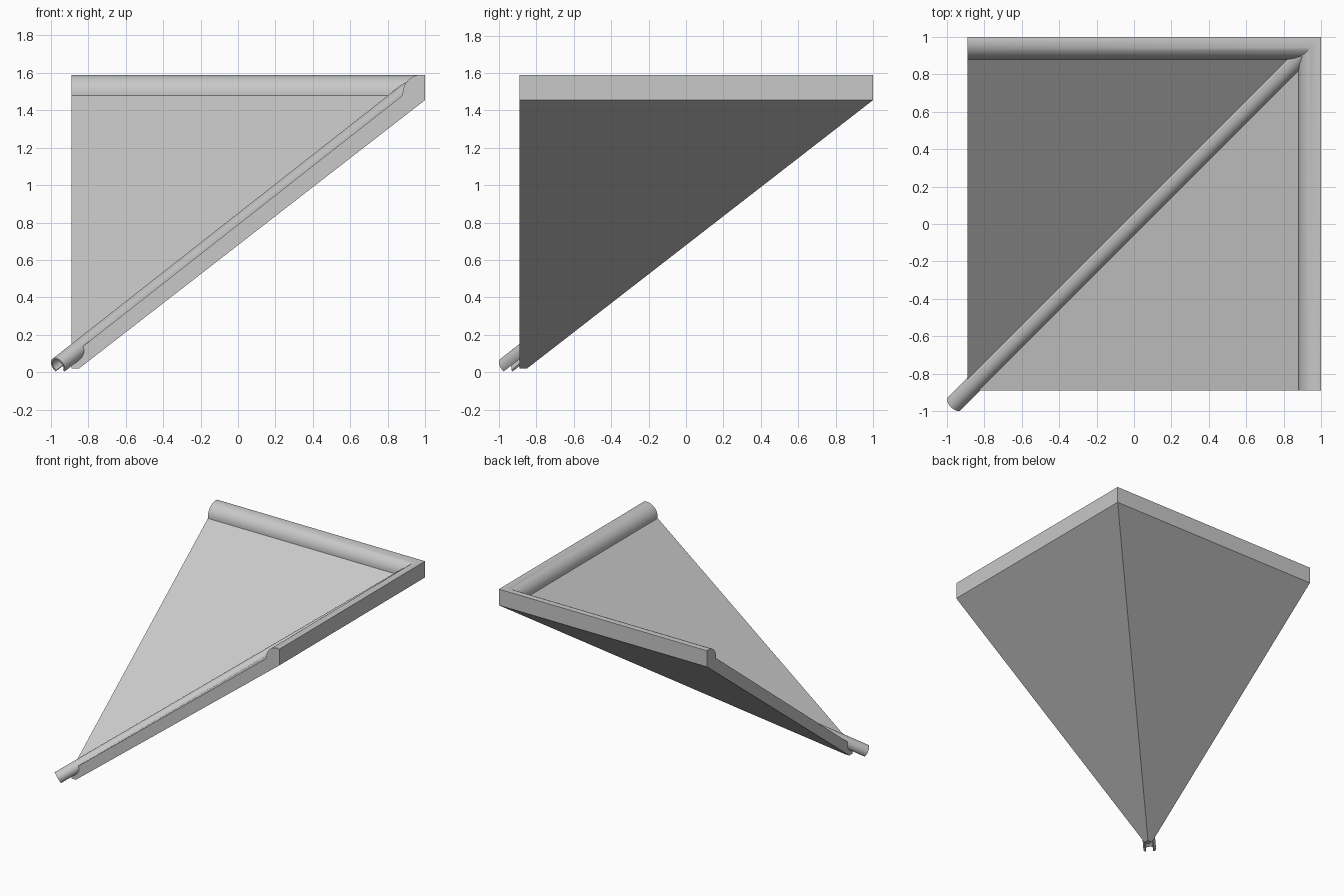
import bpy, bmesh, math
from mathutils import Vector

cube = bpy.data.objects.get("Cube")
if cube:
    bpy.data.objects.remove(cube, do_unlink=True)

grey = bpy.data.materials.new("light_grey")
grey.use_nodes = True
colour = (0.58, 0.58, 0.58, 1)
grey.diffuse_color = colour
grey.node_tree.nodes["Principled BSDF"].inputs["Base Color"].default_value = colour

LOW, HIGH, SLOPE = -0.89, 1.0, 0.785


def top_height(m):
    return 1.48 + SLOPE * (m - 0.88)


def finish(bm, name):
    bmesh.ops.remove_doubles(bm, verts=bm.verts, dist=1e-4)
    bmesh.ops.recalc_face_normals(bm, faces=bm.faces)
    mesh = bpy.data.meshes.new(name)
    bm.to_mesh(mesh)
    bm.free()
    mesh.materials.append(grey)
    obj = bpy.data.objects.new(name, mesh)
    bpy.context.collection.objects.link(obj)
    bpy.ops.object.select_all(action='DESELECT')
    obj.select_set(True)
    bpy.context.view_layer.objects.active = obj
    bpy.ops.object.shade_smooth_by_angle(angle=math.radians(35))
    return obj


def loft(bm, rings, caps):
    rings = [[bm.verts.new(p) for p in ring] for ring in rings]
    for a, b in zip(rings, rings[1:]):
        for i in range(len(a)):
            j = (i + 1) % len(a)
            bm.faces.new((a[i], a[j], b[j], b[i]))
    for ring in caps:
        bm.faces.new(rings[ring])


# Roof valley: slab with a rounded ridge, swept round a mitred corner
profile = [(LOW, 0.02), (-0.85, 0.02), (HIGH, 1.455)]
for i in range(13):
    a = math.radians(78 + i * (180 - 78) / 12)
    profile.append((0.98 + 0.1 * math.cos(a), 1.49 + 0.1 * math.sin(a)))
profile[3] = (HIGH, profile[3][1])
profile += [(0.88, top_height(0.88)), (LOW, top_height(LOW))]

bm = bmesh.new()
loft(bm, [[(m, LOW, z) for m, z in profile],
          [(m, m, z) for m, z in profile],
          [(LOW, m, z) for m, z in profile]], (0, 2))
bmesh.ops.dissolve_degenerate(bm, dist=1e-4, edges=bm.edges)
finish(bm, "roof_valley")

# Half-round cap lying along the valley, open underneath
axis = Vector((1, 1, SLOPE)).normalized()
side = Vector((1, -1, 0)).normalized()
up = side.cross(axis).normalized()
if up.z < 0:
    up.negate()
angles = [math.radians(-45 + i * 270 / 24) for i in range(25)]
section = [(0.048, a) for a in angles] + [(0.037, a) for a in reversed(angles)]


def cap_ring(m):
    centre = Vector((m, m, top_height(m)))
    return [centre + r * (side * math.cos(a) + up * math.sin(a)) for r, a in section]


bm = bmesh.new()
loft(bm, [cap_ring(-0.962), cap_ring(0.94)], (0, -1))
finish(bm, "valley_cap")
